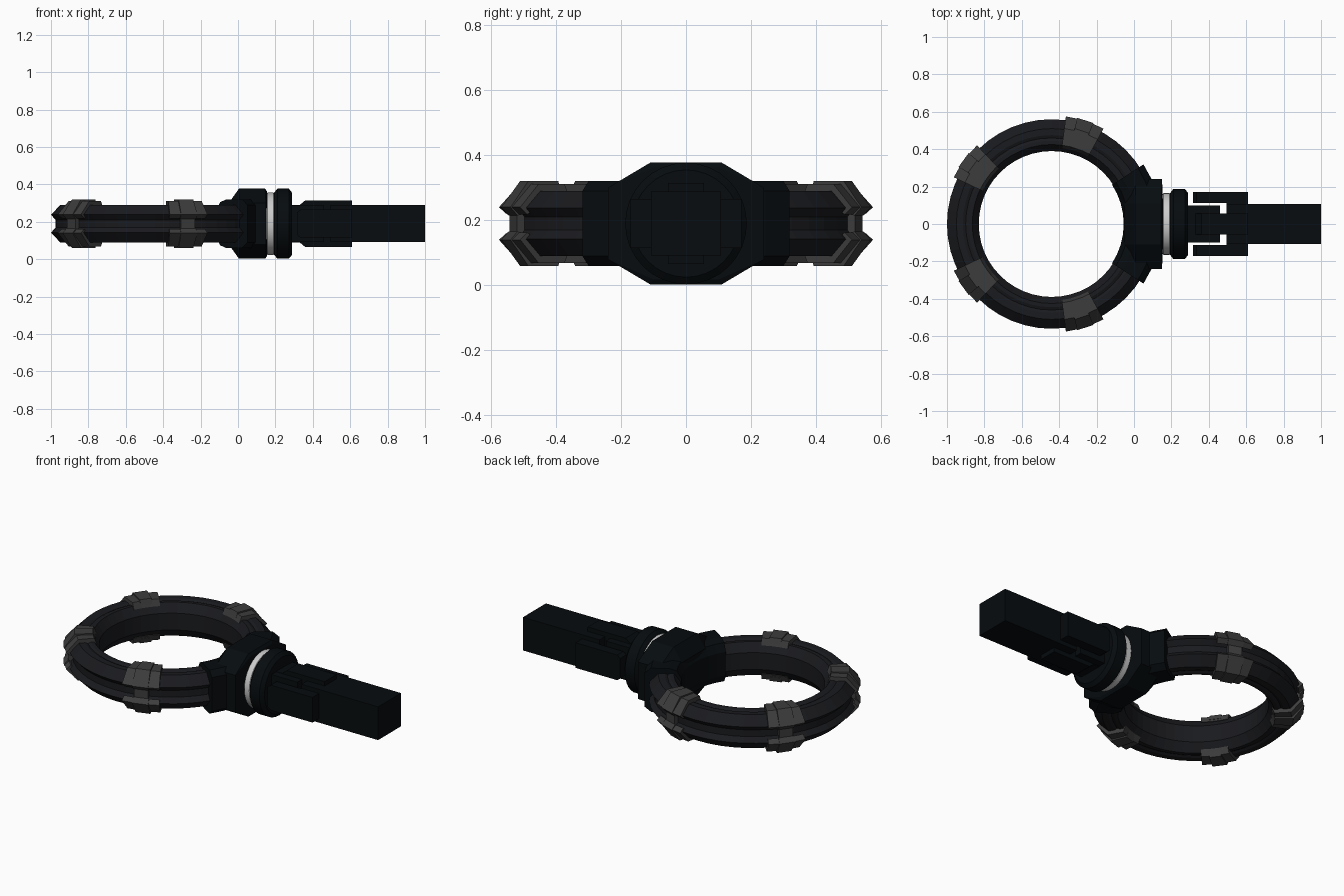
import bpy, bmesh
from math import sin, cos, pi, radians

if "Cube" in bpy.data.objects:
    bpy.data.objects.remove(bpy.data.objects["Cube"])

CX, CZ = -0.44, 0.19   # ring centre


def material(name, rgb):
    m = bpy.data.materials.new(name)
    m.diffuse_color = (*rgb, 1)
    m.use_nodes = True
    m.node_tree.nodes["Principled BSDF"].inputs["Base Color"].default_value = m.diffuse_color
    return m


BLACK = material("black_metal", (0.002, 0.0035, 0.0045))
RUBBER = material("ring_black", (0.010, 0.0105, 0.013))
GREY = material("clamp_grey", (0.046, 0.046, 0.046))
STEEL = material("steel", (0.65, 0.65, 0.65))


def finish(bm, name, mat):
    bmesh.ops.recalc_face_normals(bm, faces=bm.faces)
    me = bpy.data.meshes.new(name)
    bm.to_mesh(me)
    bm.free()
    me.materials.append(mat)
    ob = bpy.data.objects.new(name, me)
    bpy.context.collection.objects.link(ob)
    return ob


def mirrored(half):
    """Close a half profile (r, dz) by mirroring it below the mid plane."""
    return half + [(r, -z) for r, z in reversed(half)]


def arc_sweep(name, profile, a0, a1, n, mat):
    """Sweep a closed (r, dz) profile round the ring axis, angles in degrees."""
    bm = bmesh.new()
    full = abs(a1 - a0) >= 360
    loops = []
    for i in range(n if full else n + 1):
        a = radians(a0 + (a1 - a0) * i / n)
        loops.append([bm.verts.new((CX + r * cos(a), r * sin(a), CZ + z)) for r, z in profile])
    k = len(profile)
    for i in range(n):
        p, q = loops[i], loops[(i + 1) % len(loops)]
        for j in range(k):
            bm.faces.new((p[j], p[(j + 1) % k], q[(j + 1) % k], q[j]))
    if not full:
        bm.faces.new(loops[0])
        bm.faces.new(loops[-1])
    return finish(bm, name, mat)


def lathe_x(name, profile, n, mat):
    """Turn an (x, r) profile round the x axis through the model centre height."""
    bm = bmesh.new()
    loops = [[bm.verts.new((x, r * cos(2 * pi * i / n), CZ + r * sin(2 * pi * i / n)))
              for i in range(n)] for x, r in profile]
    for p, q in zip(loops, loops[1:]):
        for i in range(n):
            bm.faces.new((p[i], p[(i + 1) % n], q[(i + 1) % n], q[i]))
    bm.faces.new(loops[0])
    bm.faces.new(loops[-1])
    return finish(bm, name, mat)


def hull(name, points, mat):
    """Convex solid round the given points, mirrored in y and z."""
    bm = bmesh.new()
    for x, y, z in points:
        for sy in (-1, 1):
            for sz in (-1, 1):
                bm.verts.new((x, sy * y, CZ + sz * z))
    bmesh.ops.convex_hull(bm, input=bm.verts)
    bmesh.ops.dissolve_limit(bm, angle_limit=0.01, verts=bm.verts, edges=bm.edges)
    return finish(bm, name, mat)


def plate(name, half, y0, y1, mat):
    """Extrude an (x, dz) side outline, mirrored in z, from y0 to y1."""
    bm = bmesh.new()
    f = bm.faces.new([bm.verts.new((x, y0, CZ + z)) for x, z in mirrored(half)])
    ext = bmesh.ops.extrude_face_region(bm, geom=[f])
    bmesh.ops.translate(bm, vec=(0, y1 - y0, 0),
                        verts=[v for v in ext["geom"] if isinstance(v, bmesh.types.BMVert)])
    bmesh.ops.delete(bm, geom=[f], context='FACES_ONLY') if not f.is_valid else None
    return finish(bm, name, mat)


# grip ring with a groove round its outside
arc_sweep("grip_ring", mirrored([(0.39, 0.05), (0.425, 0.1), (0.445, 0.1), (0.46, 0.093),
                                 (0.475, 0.1), (0.51, 0.1), (0.56, 0.048), (0.535, 0.02)]),
          0, 360, 48, RUBBER)

# clamps: upper and lower shells, raised middle and narrow outer bridge
shell = [(0.41, 0.085), (0.425, 0.122), (0.515, 0.122), (0.58, 0.05), (0.555, 0.028), (0.5, 0.06)]
rib = [(0.415, 0.1), (0.425, 0.13), (0.525, 0.13), (0.584, 0.05), (0.56, 0.024), (0.5, 0.06)]
for k in range(1, 5):
    a = 72 * k
    for s, tag in ((1, "upper"), (-1, "lower")):
        arc_sweep(f"clamp_{tag}_{k}", [(r, s * z) for r, z in shell], a - 10.5, a + 10.5, 3, GREY)
        arc_sweep(f"clamp_rib_{tag}_{k}", [(r, s * z) for r, z in rib], a - 4.5, a + 4.5, 1, GREY)
    arc_sweep(f"clamp_bridge_{k}", mirrored([(0.5, 0.06), (0.56, 0.06), (0.56, 0.02)]),
              a - 4, a + 4, 1, GREY)

# bracket: curved saddle on the ring plus faceted hub
arc_sweep("bracket_saddle", mirrored([(0.385, 0.07), (0.41, 0.115), (0.45, 0.13), (0.55, 0.13),
                                      (0.585, 0.1)]), -33, 33, 8, BLACK)
hull("bracket_hub", [(-0.05, 0.11, 0.11), (0.005, 0.11, 0.187), (0.01, 0.24, 0.11),
                     (0.145, 0.11, 0.187), (0.155, 0.10, 0.172), (0.15, 0.24, 0.11)], BLACK)

# swivel collar
for ob in (lathe_x("swivel_band", [(0.15, 0.155), (0.158, 0.166), (0.19, 0.166), (0.197, 0.155)], 32, STEEL),
           lathe_x("swivel_collar", [(0.193, 0.165), (0.21, 0.187), (0.272, 0.187), (0.29, 0.165)], 32, BLACK)):
    bpy.ops.object.select_all(action='DESELECT')
    ob.select_set(True)
    bpy.context.view_layer.objects.active = ob
    bpy.ops.object.shade_smooth_by_angle(angle=radians(30))

# yoke: low outer tines on the shaft, inner lugs on the collar, tall tongue between
for s, side in ((1, "left"), (-1, "right")):
    plate(f"yoke_tine_{side}", [(0.315, 0.06), (0.335, 0.075), (0.61, 0.075)], s * 0.113, s * 0.17, BLACK)
    plate(f"collar_lug_{side}", [(0.28, 0.098), (0.46, 0.098)], s * 0.05, s * 0.098, BLACK)
plate("yoke_base", [(0.495, 0.075), (0.61, 0.075)], -0.115, 0.115, BLACK)
plate("yoke_tongue", [(0.29, 0.1), (0.33, 0.1), (0.36, 0.125), (0.61, 0.125)], -0.055, 0.055, BLACK)
plate("shaft", [(0.495, 0.099), (1.0, 0.099)], -0.108, 0.108, BLACK)
